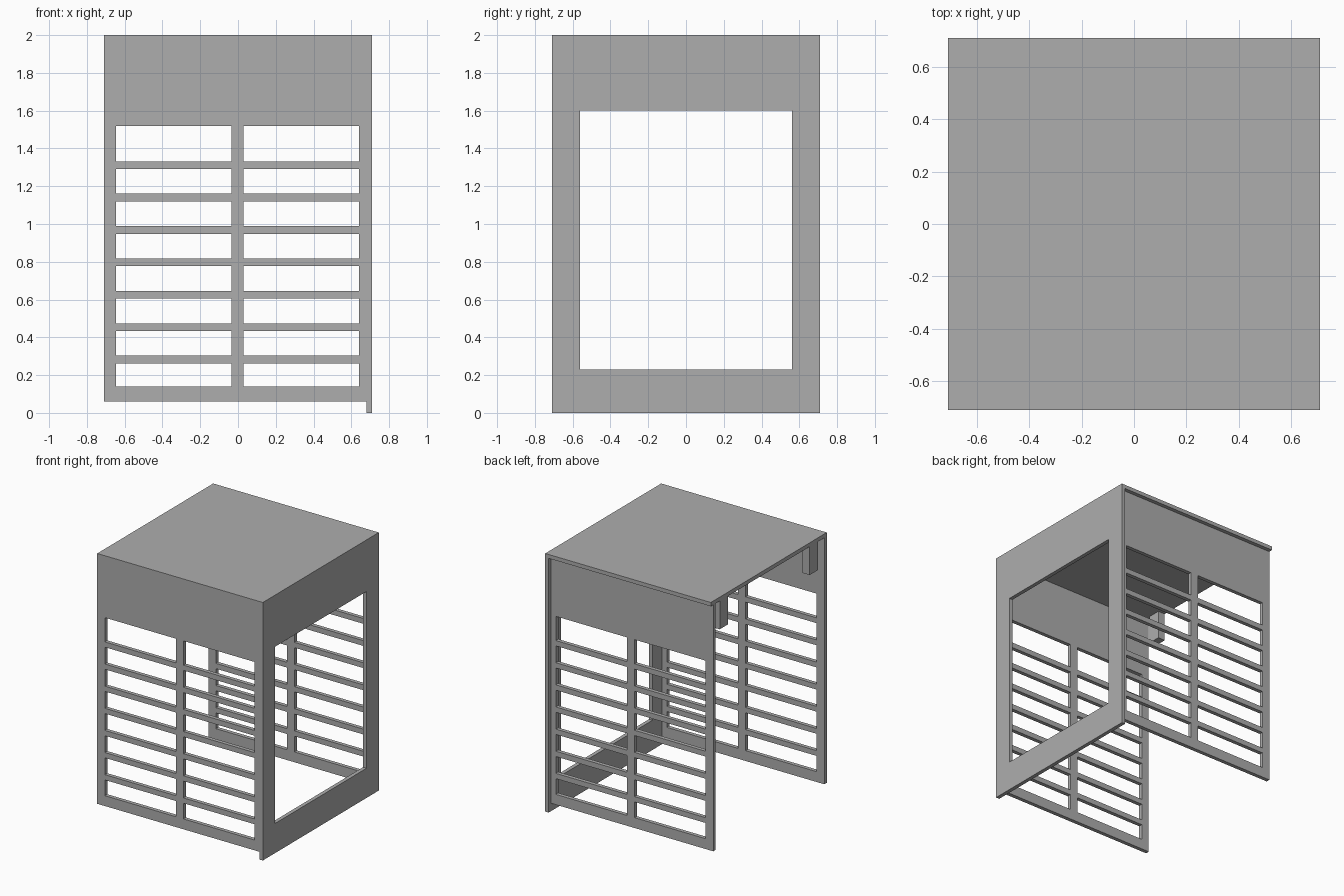
import bpy
import bmesh
from mathutils import Vector

if "Cube" in bpy.data.objects:
    bpy.data.objects.remove(bpy.data.objects["Cube"], do_unlink=True)

HALF = 0.71      # half the width and depth
T = 0.03         # sheet thickness
TOP = 2.0
UNDER = TOP - T  # underside of the roof

grey = bpy.data.materials.new("plain grey")
grey.use_nodes = True
COLOUR = (0.42, 0.42, 0.42, 1)
grey.diffuse_color = COLOUR
grey.node_tree.nodes["Principled BSDF"].inputs["Base Color"].default_value = COLOUR


def finish(name, bm):
    bmesh.ops.recalc_face_normals(bm, faces=bm.faces)
    mesh = bpy.data.meshes.new(name)
    bm.to_mesh(mesh)
    bm.free()
    mesh.materials.append(grey)
    obj = bpy.data.objects.new(name, mesh)
    bpy.context.collection.objects.link(obj)
    return obj


def box(name, low, high):
    bm = bmesh.new()
    bmesh.ops.create_cube(bm, size=1)
    low, high = Vector(low), Vector(high)
    for v in bm.verts:
        v.co = (low + high) / 2 + v.co * (high - low)
    return finish(name, bm)


def pierced_panel(name, us, zs, is_hole, place, thickness):
    """Sheet of cells between the break lines, holes left out, then thickened."""
    bm = bmesh.new()
    verts = [[bm.verts.new(place(u, z)) for z in zs] for u in us]
    for i in range(len(us) - 1):
        for j in range(len(zs) - 1):
            if not is_hole(i, j):
                bm.faces.new((verts[i][j], verts[i + 1][j],
                              verts[i + 1][j + 1], verts[i][j + 1]))
    result = bmesh.ops.extrude_face_region(bm, geom=bm.faces[:], use_keep_orig=True)
    moved = [g for g in result["geom"] if isinstance(g, bmesh.types.BMVert)]
    bmesh.ops.translate(bm, vec=thickness, verts=moved)
    return finish(name, bm)


# Roof sheet
box("roof", (-HALF, -HALF, UNDER), (HALF, HALF, TOP))

# Side wall with one large window
pierced_panel("window_wall", (-HALF, -0.56, 0.56, HALF), (0, 0.23, 1.6, UNDER),
              lambda i, j: i == 1 and j == 1,
              lambda u, z: (HALF - T, u, z), (T, 0, 0))

# Slatted walls: two columns of eight slots each
columns = (-HALF, -0.645, -0.035, 0.03, 0.64, HALF - T)
rows = [0.06, 0.14]
for k in range(7):
    slat = 0.262 + k * 0.1715
    rows += [slat, slat + 0.041]
rows += [1.52, UNDER]
for name, y in (("front_slatted_wall", -HALF), ("back_slatted_wall", HALF - 2 * T)):
    pierced_panel(name, columns, rows,
                  lambda i, j: i % 2 == 1 and j % 2 == 1,
                  lambda u, z: (u, y, z), (0, T, 0))

# Hanging blocks under the open edge of the roof
for name, y in (("front_hanging_block", -0.55), ("back_hanging_block", 0.55)):
    box(name, (-HALF, y - 0.05, 1.75), (-HALF + 0.06, y + 0.05, UNDER))
